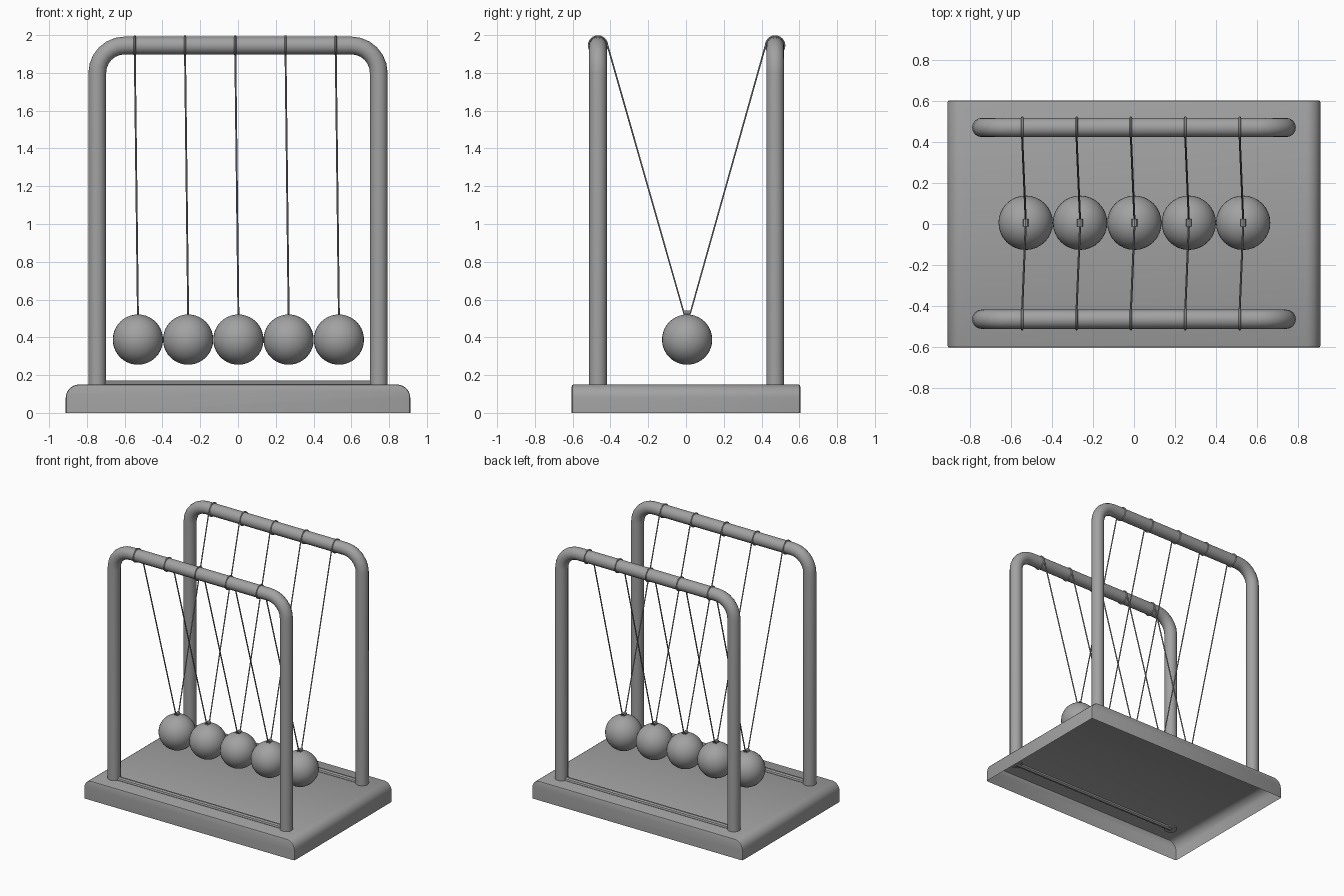
import bpy, bmesh, math
from mathutils import Matrix

cube = bpy.data.objects.get("Cube")
if cube:
    bpy.data.objects.remove(cube, do_unlink=True)

GREY = (0.36, 0.36, 0.36, 1)
metal = bpy.data.materials.new("plain_grey")
metal.diffuse_color = GREY
metal.use_nodes = True
metal.node_tree.nodes["Principled BSDF"].inputs["Base Color"].default_value = GREY


def add(name, mesh):
    """Link a mesh with the grey material and smooth shading."""
    mesh.materials.clear()
    mesh.materials.append(metal)
    mesh.shade_smooth()
    mesh.set_sharp_from_angle(angle=math.radians(35))
    ob = bpy.data.objects.new(name, mesh)
    bpy.context.collection.objects.link(ob)
    return ob


def from_bmesh(name, bm):
    mesh = bpy.data.meshes.new(name)
    bm.to_mesh(mesh)
    bm.free()
    return add(name, mesh)


def tube(name, points, radius, resolution=3, cyclic=False, caps=True):
    """Sweep a round section along a path and turn it into a mesh."""
    curve = bpy.data.curves.new(name + "_path", "CURVE")
    curve.dimensions = "3D"
    curve.bevel_depth = radius
    curve.bevel_resolution = resolution
    curve.use_fill_caps = caps
    spline = curve.splines.new("POLY")
    spline.points.add(len(points) - 1)
    for point, co in zip(spline.points, points):
        point.co = (*co, 1)
    spline.use_cyclic_u = cyclic
    helper = bpy.data.objects.new(name + "_helper", curve)
    bpy.context.collection.objects.link(helper)
    graph = bpy.context.evaluated_depsgraph_get()
    mesh = bpy.data.meshes.new_from_object(helper.evaluated_get(graph))
    bpy.data.objects.remove(helper, do_unlink=True)
    return add(name, mesh)


def arc(cx, cz, r, start, end, steps):
    angles = [math.radians(start + (end - start) * i / steps) for i in range(steps + 1)]
    return [(cx + r * math.cos(a), cz + r * math.sin(a)) for a in angles]


# Base: thin shell, open underneath, with rounded left and right shoulders
HALF_X, HALF_Y, BASE_TOP, ROUND = 0.912, 0.605, 0.15, 0.07
right_side = [(HALF_X, 0)] + arc(HALF_X - ROUND, BASE_TOP - ROUND, ROUND, 0, 90, 7)
profile = right_side + [(-x, z) for x, z in reversed(right_side)]
bm = bmesh.new()
front = [bm.verts.new((x, -HALF_Y, z)) for x, z in profile]
back = [bm.verts.new((x, HALF_Y, z)) for x, z in profile]
bm.faces.new(front)
bm.faces.new(back[::-1])
for i in range(len(profile) - 1):
    bm.faces.new((front[i], back[i], back[i + 1], front[i + 1]))
bmesh.ops.recalc_face_normals(bm, faces=bm.faces)
rim = [e for e in bm.edges if len(e.link_faces) == 2 and e.calc_face_angle() > 1]
bmesh.ops.bevel(bm, geom=rim, offset=0.01, segments=2, profile=0.5, affect="EDGES")
from_bmesh("base", bm)

# Frames: bent tubes with a thin foot bar half sunk into the base
LEG_X, BAR_Z, BEND, PIPE = 0.745, 1.945, 0.145, 0.047
FRAME_Y, MID_Y = 0.469, 0.006
corner = arc(LEG_X - BEND, BAR_Z - BEND, BEND, 0, 90, 6)
half = [(LEG_X, 0.14)] + corner
path = half + [(-x, z) for x, z in reversed(half)]
for side, label in ((-1, "front"), (1, "back")):
    y = side * FRAME_Y + 0.003
    tube(label + "_frame", [(x, y, z) for x, z in path], PIPE, 6)
    tube(label + "_foot_bar", [(-LEG_X, y, 0.152), (LEG_X, y, 0.152)], 0.021)

# Hanging balls with eyelets, wires and loops around the top bars
BALL_R, BALL_Z, EYE_Z, LOOP_R = 0.133, 0.388, 0.529, 0.049
for n in range(5):
    x = (n - 2) * 2 * BALL_R + 0.002
    loop_x = x - 0.017
    bm = bmesh.new()
    bmesh.ops.create_uvsphere(bm, u_segments=32, v_segments=20, radius=BALL_R,
                              matrix=Matrix.Translation((x, MID_Y, BALL_Z)))
    from_bmesh(f"ball_{n + 1}", bm)
    tube(f"eyelet_{n + 1}", [(x, MID_Y - 0.019, EYE_Z), (x, MID_Y + 0.019, EYE_Z)],
         0.014, 2, caps=False)
    for side, label in ((-1, "front"), (1, "back")):
        y = side * FRAME_Y + 0.003
        ring = [(loop_x, y + a, b) for a, b in arc(0, BAR_Z, LOOP_R, 0, 345, 23)]
        tube(f"{label}_loop_{n + 1}", ring, 0.006, 1, cyclic=True, caps=False)
        tube(f"{label}_wire_{n + 1}",
             [(x, MID_Y, EYE_Z - 0.008), (x, MID_Y + side * 0.017, EYE_Z),
              (loop_x, y - side * LOOP_R * 0.96, BAR_Z + LOOP_R * 0.28)], 0.005, 1)
